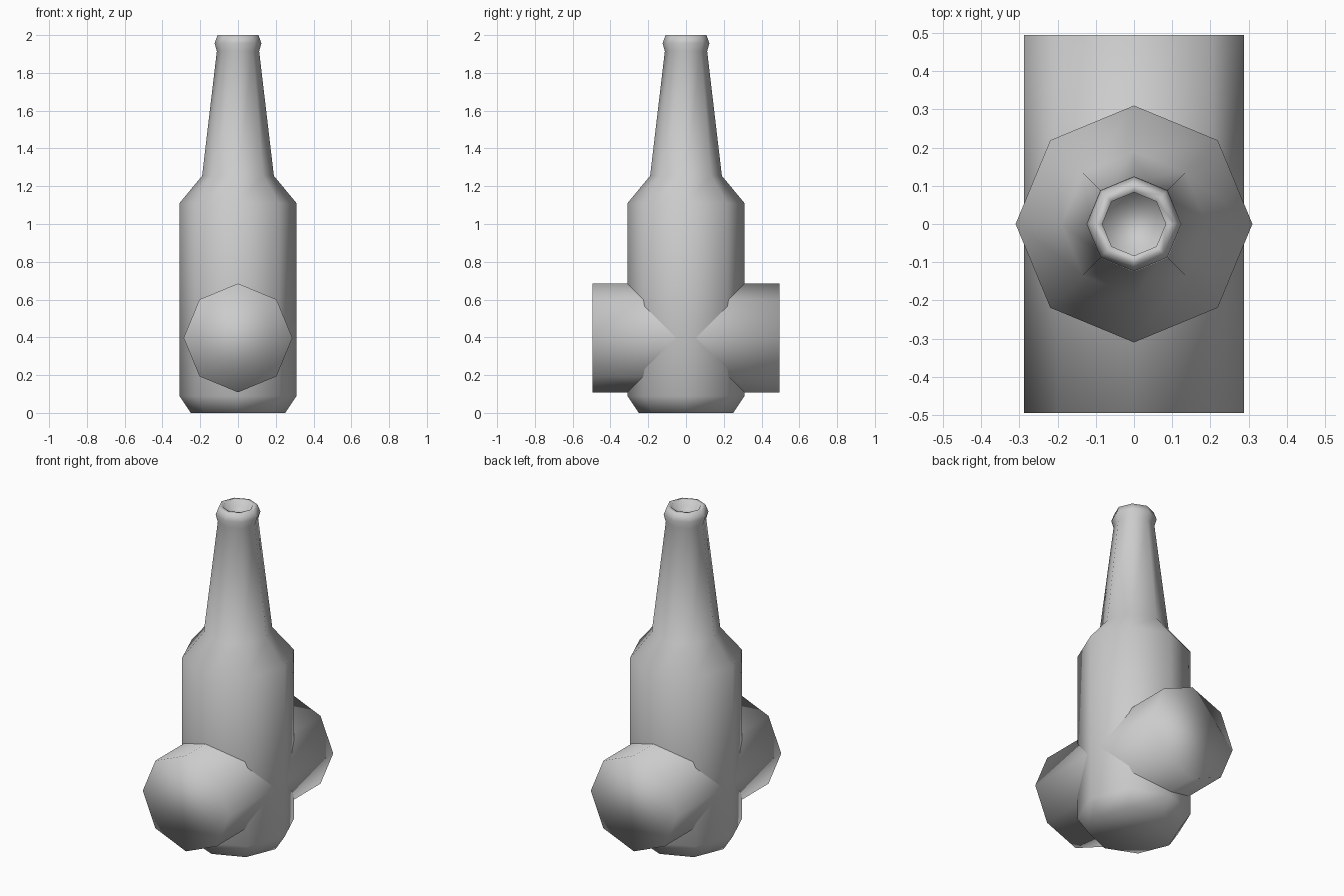
import bpy, bmesh
from math import cos, sin, pi
from mathutils import Matrix

if "Cube" in bpy.data.objects:
    bpy.data.objects.remove(bpy.data.objects["Cube"])

SIDES = 8


def lathe(name, profile, matrix=Matrix()):
    """Closed eight-sided solid from (radius, height) rings, capped at both ends."""
    bm = bmesh.new()
    rings = [[bm.verts.new((r * cos(2 * pi * i / SIDES), r * sin(2 * pi * i / SIDES), z))
              for i in range(SIDES)] for r, z in profile]
    for a, b in zip(rings, rings[1:]):
        for i in range(SIDES):
            j = (i + 1) % SIDES
            bm.faces.new((a[i], a[j], b[j], b[i]))
    bm.faces.new(rings[0][::-1])
    bm.faces.new(rings[-1])
    bm.transform(matrix)
    bmesh.ops.recalc_face_normals(bm, faces=bm.faces)
    for f in bm.faces:
        f.smooth = True
    mesh = bpy.data.meshes.new(name)
    bm.to_mesh(mesh)
    bm.free()
    obj = bpy.data.objects.new(name, mesh)
    bpy.context.collection.objects.link(obj)
    return obj


# Bottle: chamfered base, body, shoulder, tapering neck, rolled lip, recessed mouth
lathe("bottle", [(0.25, 0.0), (0.31, 0.09), (0.31, 1.11), (0.19, 1.255),
                 (0.112, 1.915), (0.124, 1.957), (0.108, 2.0),
                 (0.083, 2.0), (0.083, 1.96)])

# Horizontal barrel crossing the lower body front to back
lathe("cross_barrel", [(0.288, -0.495), (0.288, 0.495)],
      Matrix.Translation((0, 0, 0.397)) @ Matrix.Rotation(pi / 2, 4, 'X'))
